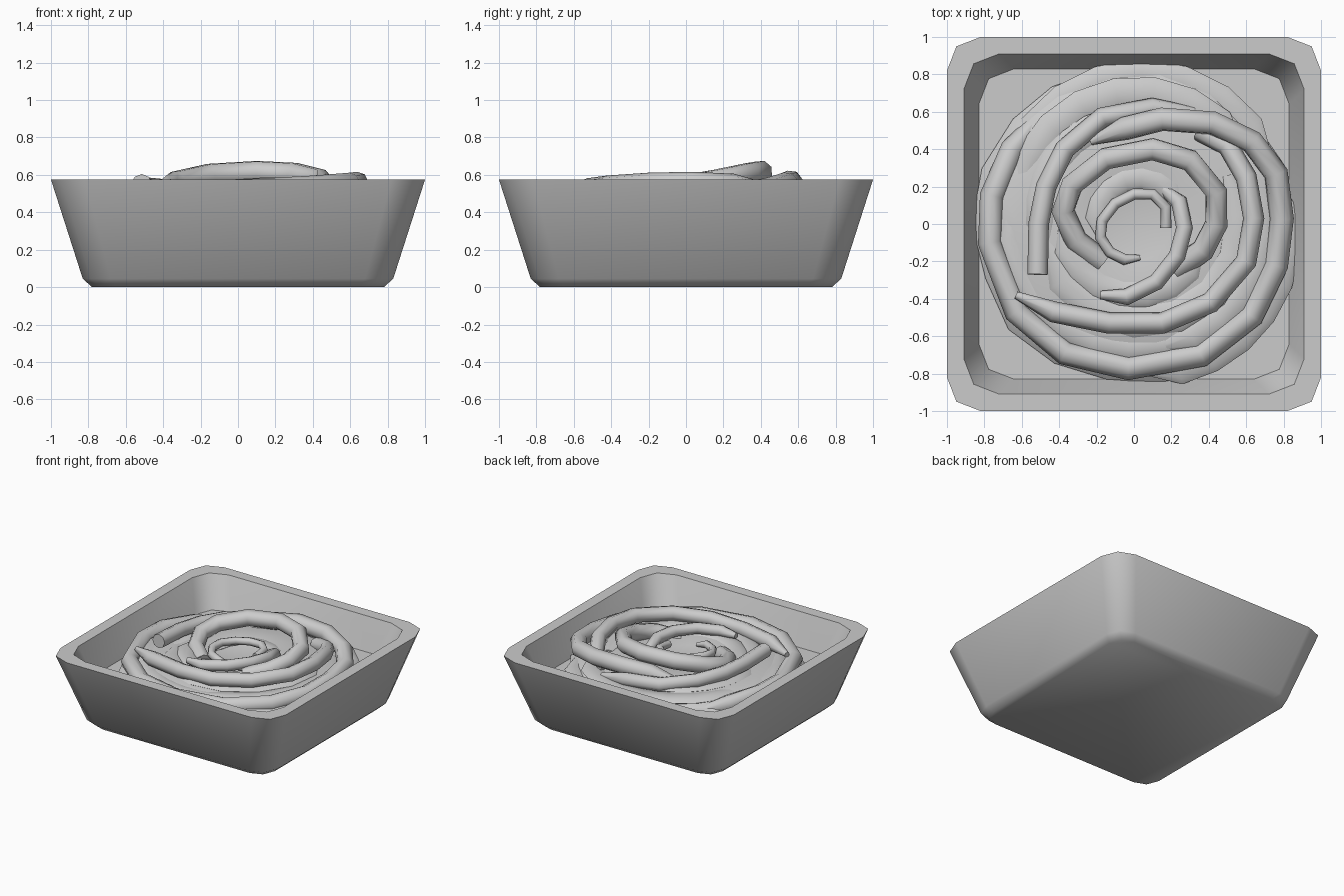
import bpy, bmesh, math

cube = bpy.data.objects.get("Cube")
if cube:
    bpy.data.objects.remove(cube, do_unlink=True)

clay = bpy.data.materials.new("plain grey")
clay.use_nodes = True
GREY = (0.6, 0.6, 0.6, 1)
clay.diffuse_color = GREY
clay.node_tree.nodes["Principled BSDF"].inputs["Base Color"].default_value = GREY


def select_only(obj):
    bpy.ops.object.select_all(action='DESELECT')
    obj.select_set(True)
    bpy.context.view_layer.objects.active = obj


def finish(obj, angle):
    obj.data.materials.clear()
    obj.data.materials.append(clay)
    select_only(obj)
    bpy.ops.object.shade_smooth_by_angle(angle=math.radians(angle))


def loft(name, rings, angle):
    """Skin a stack of closed rings and cap both ends."""
    bm = bmesh.new()
    loops = [[bm.verts.new(p) for p in ring] for ring in rings]
    n = len(loops[0])
    for a, b in zip(loops, loops[1:]):
        for i in range(n):
            j = (i + 1) % n
            bm.faces.new((a[i], a[j], b[j], b[i]))
    bm.faces.new(loops[0][::-1])
    bm.faces.new(loops[-1])
    bmesh.ops.recalc_face_normals(bm, faces=bm.faces)
    mesh = bpy.data.meshes.new(name)
    bm.to_mesh(mesh)
    bm.free()
    obj = bpy.data.objects.new(name, mesh)
    bpy.context.collection.objects.link(obj)
    finish(obj, angle)


def rounded_square(h, c, z):
    """Square of half width h whose corners are cut by c in two facets."""
    pts = []
    for k in range(4):
        turn = math.pi / 2 * k
        for x, y in ((h, h - c), (h - c * 0.28, h - c * 0.28), (h - c, h)):
            pts.append((x * math.cos(turn) - y * math.sin(turn),
                        x * math.sin(turn) + y * math.cos(turn), z))
    return pts


# Square bowl: base, outer wall, rim, inner wall, floor
loft("bowl", [rounded_square(*r) for r in (
    (0.78, 0.13, 0), (0.83, 0.15, 0.045), (1, 0.18, 0.575),
    (0.91, 0.19, 0.575), (0.83, 0.19, 0.33))], 50)


def disc(radius, z, n=18):
    """Slightly uneven ring of the mound."""
    return [(radius * math.cos(math.tau * i / n) * (1 + 0.02 * math.sin(2.4 * i)),
             radius * math.sin(math.tau * i / n) * (1 + 0.02 * math.cos(1.7 * i)), z)
            for i in range(n)]


# Low mound of packed noodles under the loose strands
loft("noodle_mound", [disc(0.84, 0.3), disc(0.86, 0.36), disc(0.78, 0.425),
                      disc(0.62, 0.465), disc(0.45, 0.48),
                      disc(0.3, 0.49), disc(0.2, 0.46)], 50)


def strand(name, points, thick, flat=1.0, start=1.0, end=1.0):
    """Tube along the points, squashed in height by flat, ends scaled to taper."""
    curve = bpy.data.curves.new(name, 'CURVE')
    curve.dimensions = '3D'
    curve.bevel_depth = thick
    curve.bevel_resolution = 2
    curve.use_fill_caps = True
    line = curve.splines.new('POLY')
    line.points.add(len(points) - 1)
    mid = sum(p[2] for p in points) / len(points)
    for slot, p in zip(line.points, points):
        slot.co = (p[0], p[1], mid + (p[2] - mid) / flat, 1)
    line.points[0].radius = start
    line.points[-1].radius = end
    obj = bpy.data.objects.new(name, curve)
    bpy.context.collection.objects.link(obj)
    select_only(obj)
    bpy.ops.object.convert(target='MESH')
    obj = bpy.context.object
    for v in obj.data.vertices:
        v.co.z = mid + (v.co.z - mid) * flat
    finish(obj, 50)


# Loose strands lying on top
strand("outer_noodle", [
    (-.47, .62, .36), (-.65, .4, .41), (-.76, .15, .43), (-.77, -.1, .43), (-.63, -.47, .43),
    (-.37, -.69, .43), (-.03, -.77, .43), (.36, -.7, .43), (.63, -.49, .44), (.76, -.22, .45),
    (.79, .03, .47), (.76, .27, .49), (.63, .44, .52), (.42, .54, .55),
    (.15, .56, .56), (-.05, .51, .54), (-.23, .44, .5)], .065, start=.5, end=.3)
strand("middle_noodle", [
    (-.63, -.38, .5), (-.43, -.47, .51), (-.13, -.53, .515), (.15, -.53, .525), (.41, -.42, .54),
    (.6, -.2, .555), (.64, .03, .56), (.6, .25, .55), (.5, .42, .5), (.35, .5, .46)],
    .057, start=.35)
strand("side_noodle", [
    (-.515, -.27, .55), (-.51, 0, .54), (-.47, .2, .53), (-.37, .4, .52),
    (-.17, .57, .5), (.1, .62, .49), (.32, .6, .45)], .055, end=.5)
strand("raised_noodle", [
    (-.17, -.2, .45), (-.31, -.09, .49), (-.38, .07, .52), (-.33, .21, .56), (-.15, .35, .6),
    (.1, .4, .615), (.3, .34, .605), (.44, .17, .57), (.44, 0, .54),
    (.37, -.14, .51), (.22, -.24, .46)], .063)
strand("hook_noodle", [
    (-.18, -.38, .53), (-.04, -.39, .53), (.12, -.31, .54), (.23, -.17, .54),
    (.27, -.02, .53), (.24, .12, .5), (.14, .2, .46)], .045, start=.5, end=.6)
strand("centre_noodle", [
    (.17, -.02, .51), (.17, .09, .52), (.1, .16, .52), (0, .16, .52), (-.1, .11, .52),
    (-.17, .02, .52), (-.18, -.07, .51), (-.13, -.15, .5), (-.05, -.19, .5), (.03, -.18, .48)],
    .03, end=.5)


def arc(cx, cy, radius, start, end, z, steps=9):
    out = []
    for i in range(steps):
        a = math.radians(start + (end - start) * i / (steps - 1))
        out.append((cx + radius * math.cos(a), cy + radius * math.sin(a), z))
    return out


# Flattened strands filling the gaps of the mound
for i, (cx, cy, r, a, b, z, t) in enumerate((
        (.04, .07, .73, 20, 160, .39, .08), (.02, .06, .64, 30, 170, .44, .09),
        (0, 0, .66, 170, 300, .44, .07), (.06, -.04, .74, 270, 380, .40, .1),
        (.03, 0, .66, 280, 400, .45, .08), (.05, 0, .52, 190, 390, .47, .09),
        (0, 0, .38, 180, 340, .485, .07), (.03, .02, .23, 20, 200, .48, .06),
        (0, .06, .5, 90, 200, .47, .08))):
    strand(f"packed_noodle_{i + 1}", arc(cx, cy, r, a, b, z), t, 0.3, 0.3, 0.3)
